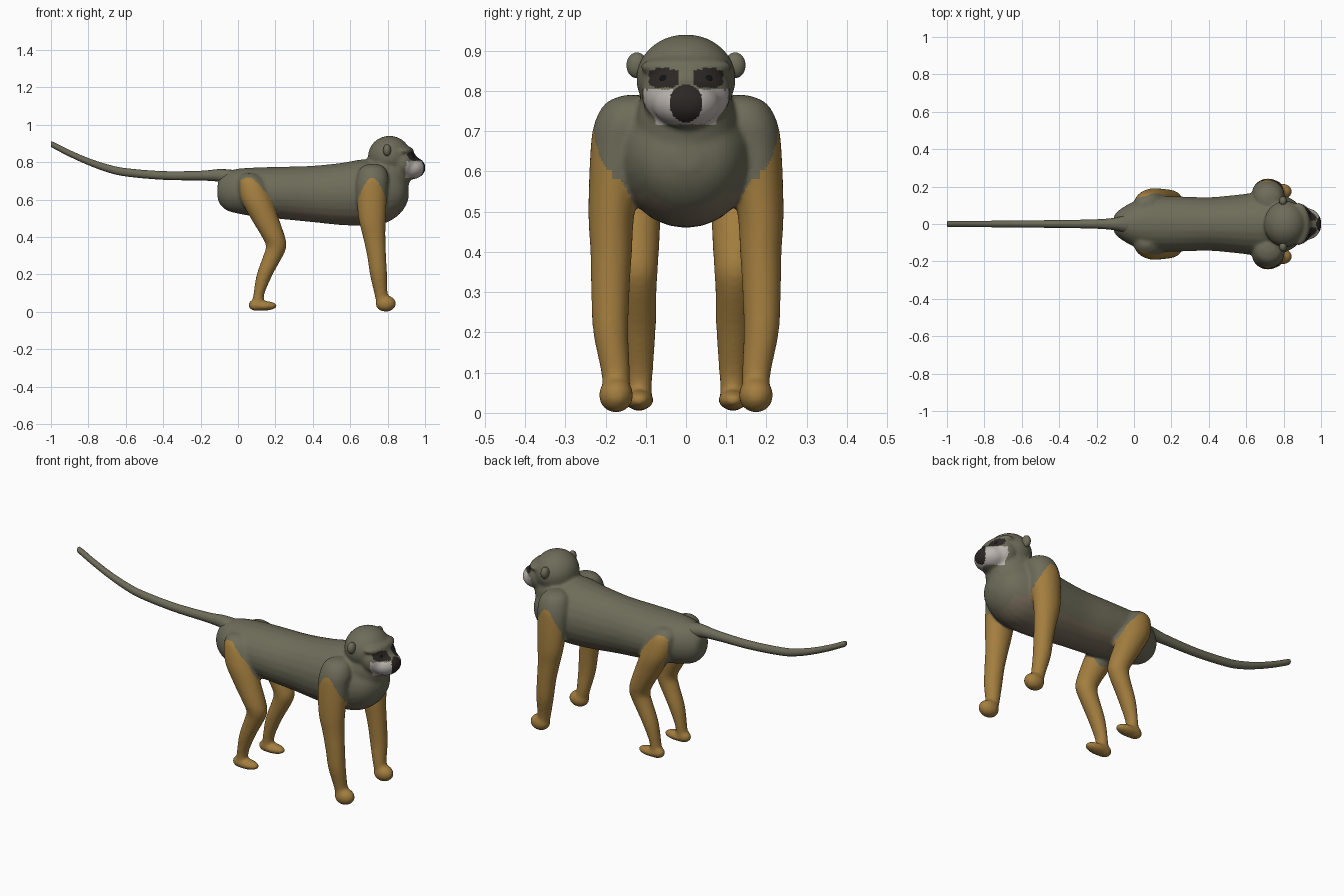
import bpy, bmesh
from math import cos, sin, pi
from mathutils import Vector, Matrix

if "Cube" in bpy.data.objects:
    bpy.data.objects.remove(bpy.data.objects["Cube"])


def material(name, rgb):
    m = bpy.data.materials.new(name)
    m.diffuse_color = (*rgb, 1)
    m.use_nodes = True
    m.node_tree.nodes["Principled BSDF"].inputs["Base Color"].default_value = m.diffuse_color
    return m


FUR = material("olive_fur", (0.155, 0.15, 0.10))
TAN = material("tan_limb", (0.37, 0.21, 0.05))
BELLY = material("belly_fur", (0.19, 0.155, 0.105))
PALE = material("pale_muzzle", (0.50, 0.46, 0.43))
DARK = material("dark_face", (0.025, 0.02, 0.018))
BLACK = material("black_eye", (0.006, 0.006, 0.006))
PALETTE = [FUR, TAN, BELLY, PALE, DARK]


def refine(rings, steps):
    """Catmull-Rom interpolation between the given cross-sections."""
    out, n = [], len(rings)
    for i in range(n - 1):
        p0, p1, p2, p3 = (rings[max(0, min(n - 1, i + k))] for k in (-1, 0, 1, 2))
        for s in range(steps):
            t = s / steps
            out.append([0.5 * (2 * b + (c - a) * t + (2 * a - 5 * b + 4 * c - d) * t * t
                               + (3 * b - a - 3 * c + d) * t ** 3)
                        for a, b, c, d in zip(p0, p1, p2, p3)])
    return out + [list(rings[-1])]


def loft(bm, rings, axis, side=1, sides=24, steps=5):
    """Closed tube of elliptical rings (x, y, z, radius 1, radius 2)."""
    loops = []
    for x, y, z, a, b in refine(rings, steps):
        loop = []
        for k in range(sides):
            c, s = cos(2 * pi * k / sides), sin(2 * pi * k / sides)
            p = (x, y + a * c, z + b * s) if axis == "x" else (x + a * c, y + b * s, z)
            loop.append(bm.verts.new((p[0], side * p[1], p[2])))
        loops.append(loop)
    for l0, l1 in zip(loops, loops[1:]):
        for k in range(sides):
            j = (k + 1) % sides
            bm.faces.new((l0[k], l0[j], l1[j], l1[k]))
    bm.faces.new(loops[0])
    bm.faces.new(loops[-1])


def ellipsoid(bm, centre, radii):
    bmesh.ops.create_uvsphere(bm, u_segments=32, v_segments=20, radius=1,
                              matrix=Matrix.Translation(centre) @ Matrix.Diagonal((*radii, 1)))


def finish(bm, name, mat=None):
    bmesh.ops.recalc_face_normals(bm, faces=bm.faces)
    mesh = bpy.data.meshes.new(name)
    bm.to_mesh(mesh)
    bm.free()
    for p in mesh.polygons:
        p.use_smooth = True
    if mat:
        mesh.materials.append(mat)
    ob = bpy.data.objects.new(name, mesh)
    bpy.context.collection.objects.link(ob)
    return ob


# torso
bm = bmesh.new()
loft(bm, [(-.11, 0, .645, .02, .025), (-.10, 0, .645, .055, .065), (-.06, 0, .645, .088, .103),
          (0, 0, .645, .12, .12), (.1, 0, .64, .145, .132), (.25, 0, .635, .147, .141),
          (.4, 0, .63, .143, .151), (.55, 0, .63, .156, .166), (.68, 0, .638, .17, .178),
          (.78, 0, .635, .16, .163), (.85, 0, .635, .13, .125), (.89, 0, .635, .09, .08),
          (.912, 0, .635, .03, .03)], "x")

# neck, skull, brow, face, muzzle
ellipsoid(bm, (.79, 0, .72), (.13, .125, .14))
ellipsoid(bm, (.81, 0, .83), (.115, .124, .111))
ellipsoid(bm, (.882, 0, .86), (.058, .115, .028))
ellipsoid(bm, (.875, 0, .795), (.085, .112, .09))
ellipsoid(bm, (.925, 0, .77), (.078, .085, .062))

# legs, mirrored left and right
FORE = [(.72, .13, .79, .025, .025), (.72, .14, .77, .065, .06), (.72, .15, .72, .085, .078),
        (.715, .168, .65, .084, .070), (.717, .185, .5, .073, .058), (.728, .186, .4, .060, .052),
        (.741, .188, .3, .051, .048), (.751, .187, .2, .046, .044), (.764, .175, .1, .036, .036),
        (.775, .174, .05, .036, .034)]
HIND = [(.06, .09, .74, .03, .03), (.07, .105, .70, .07, .06), (.098, .12, .6, .083, .070),
        (.143, .125, .5, .075, .064), (.19, .125, .4, .062, .058), (.204, .122, .35, .055, .052),
        (.188, .12, .3, .053, .047), (.143, .118, .2, .043, .043), (.113, .116, .1, .030, .034),
        (.106, .116, .04, .030, .031)]
for side in (1, -1):
    loft(bm, FORE, "z", side)
    loft(bm, HIND, "z", side)
    ellipsoid(bm, (.79, side * .174, .044), (.055, .043, .044))
    ellipsoid(bm, (.10, side * .117, .036), (.046, .034, .032))
    ellipsoid(bm, (.135, side * .117, .032), (.076, .037, .026))

# fuse into one skin
rough = finish(bm, "body_rough")
mod = rough.modifiers.new("fuse", "REMESH")
mod.mode, mod.voxel_size = "VOXEL", 0.0075
mod = rough.modifiers.new("soften", "SMOOTH")
mod.factor, mod.iterations = 0.5, 12
graph = bpy.context.evaluated_depsgraph_get()
skin = bpy.data.meshes.new_from_object(rough.evaluated_get(graph))
skin.name = "body"
bpy.data.objects.remove(rough)
body = bpy.data.objects.new("body", skin)
bpy.context.collection.objects.link(body)
skin.materials.clear()
for m in PALETTE:
    skin.materials.append(m)


def coat(c, n):
    """Palette index of the fur at a point of the skin."""
    x, y, z = c.x, abs(c.y), c.z
    if x > .86 and z > .7 and n.x > -.1:
        if x > .93 and (y / .042) ** 2 + ((z - .77) / .047) ** 2 < 1:
            return 4
        if n.x > .2 and (abs(y - .056) / .036) ** 4 + (abs(z - .832) / .024) ** 4 < 1:
            return 4
        if x > .895 and y < .104 and .717 < z < .803:
            return 3
    if z < .45:
        return 1
    if y > .1 and x > .5:
        width = .076 * min(1, max(0, (.72 - z) / .12)) ** .6
        if abs(x - .717) < width and z < .50 + (y - .12) * 2:
            return 1
    if y > .06 and x < .3:
        width = .078 * min(1, max(0, (.74 - z) / .13)) ** .6
        if abs(x - .143 + (z - .5) * .45) < width and z < .52 + (y - .08) * 3:
            return 1
    return 2 if n.z < -.55 and z < .56 and .2 < x < .85 else 0


for p in skin.polygons:
    p.use_smooth = True
    p.material_index = coat(p.center, p.normal)

# tail
bm = bmesh.new()
loft(bm, [(-1, 0, .896, .012, .013), (-.985, 0, .89, .016, .017), (-.9, 0, .847, .016, .018),
          (-.8, 0, .803, .017, .019), (-.7, 0, .768, .018, .021), (-.6, 0, .746, .019, .022),
          (-.4, 0, .729, .021, .023), (-.2, 0, .728, .025, .026), (-.1, 0, .729, .034, .034),
          (-.03, 0, .715, .052, .044), (.03, 0, .70, .06, .05)], "x", sides=16, steps=6)
finish(bm, "tail", FUR)

# ears and eyes
for side, label in ((1, "left"), (-1, "right")):
    bm = bmesh.new()
    ellipsoid(bm, (.797, side * .122, .864), (.021, .026, .032))
    finish(bm, label + "_ear", FUR)
    bm = bmesh.new()
    ellipsoid(bm, (.925, side * .05, .827), (.018, .019, .017))
    finish(bm, label + "_eye", BLACK)
